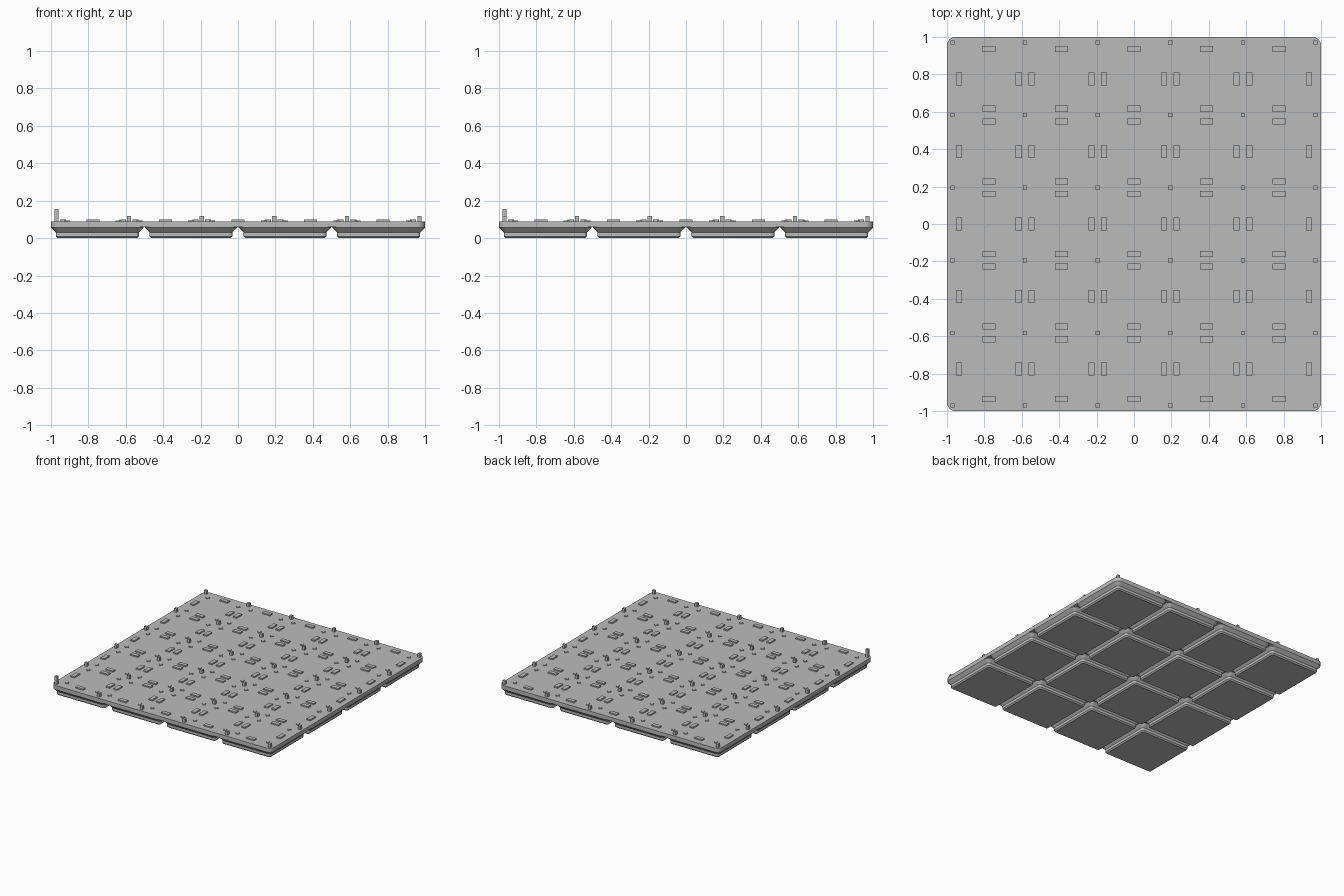
import bpy
import bmesh
import math

if "Cube" in bpy.data.objects:
    bpy.data.objects.remove(bpy.data.objects["Cube"])

grey = bpy.data.materials.new("plain grey")
grey.diffuse_color = (0.5, 0.5, 0.5, 1)
grey.use_nodes = True
grey.node_tree.nodes["Principled BSDF"].inputs["Base Color"].default_value = grey.diffuse_color

PITCH = 0.5015                                   # spacing of the feet
POSTS = [-0.97 + 0.388 * i for i in range(6)]    # post grid lines
TOP = 0.09                                       # upper face of the slab


def finish(name, bm):
    bmesh.ops.recalc_face_normals(bm, faces=bm.faces)
    mesh = bpy.data.meshes.new(name)
    bm.to_mesh(mesh)
    bm.free()
    mesh.materials.append(grey)
    obj = bpy.data.objects.new(name, mesh)
    bpy.context.collection.objects.link(obj)
    return obj


def smooth(obj):
    bpy.ops.object.select_all(action='DESELECT')
    obj.select_set(True)
    bpy.context.view_layer.objects.active = obj
    bpy.ops.object.shade_smooth_by_angle(angle=math.radians(30))


def rounded_loft(bm, cx, cy, rings, steps=6):
    """Stack rounded squares given as (half width, corner radius, z)."""
    loops = []
    for half, rad, z in rings:
        loop = []
        for q in range(4):
            mid = math.radians(45 + 90 * q)
            sx, sy = round(math.cos(mid) * 1.42), round(math.sin(mid) * 1.42)
            for s in range(steps + 1):
                a = math.radians(90 * q + 90 * s / steps)
                loop.append(bm.verts.new((cx + sx * (half - rad) + rad * math.cos(a),
                                          cy + sy * (half - rad) + rad * math.sin(a), z)))
        loops.append(loop)
    for low, high in zip(loops, loops[1:]):
        for i in range(len(low)):
            j = (i + 1) % len(low)
            bm.faces.new((low[i], low[j], high[j], high[i]))
    bm.faces.new(loops[0][::-1])
    bm.faces.new(loops[-1])


def box(bm, x, y, w, d, z0, z1):
    verts = bmesh.ops.create_cube(bm, size=1)["verts"]
    for v in verts:
        v.co = (x + v.co.x * w, y + v.co.y * d, z0 + (v.co.z + 0.5) * (z1 - z0))


def cross(bm, x, y, arm, w, z0, z1):
    """Plus-shaped prism."""
    a, b = arm, w / 2
    pts = []
    for q in range(4):
        c, s = round(math.cos(q * math.pi / 2)), round(math.sin(q * math.pi / 2))
        for px, py in ((a, -b), (a, b), (b, b)):
            pts.append((x + c * px - s * py, y + s * px + c * py))
    low = [bm.verts.new((px, py, z0)) for px, py in pts]
    high = [bm.verts.new((px, py, z1)) for px, py in pts]
    bm.faces.new(low[::-1])
    bm.faces.new(high)
    for i in range(12):
        j = (i + 1) % 12
        bm.faces.new((low[i], low[j], high[j], high[i]))


# Slab with rounded corners
bm = bmesh.new()
rounded_loft(bm, 0, 0, [(1.0, 0.045, 0.06), (1.0, 0.045, TOP)])
smooth(finish("slab", bm))

# Stepped feet, 4 x 4
bm = bmesh.new()
foot = [(0.2125, 0.0095, 0.0), (0.222, 0.019, 0.0095),
        (0.222, 0.019, 0.031), (0.2478, 0.045, 0.0567), (0.2478, 0.045, 0.062)]
for i in range(4):
    for j in range(4):
        rounded_loft(bm, (i - 1.5) * PITCH, (j - 1.5) * PITCH, foot)
smooth(finish("feet", bm))

# Posts at the grid points, the front left one taller
bm = bmesh.new()
for i, x in enumerate(POSTS):
    for j, y in enumerate(POSTS):
        box(bm, x, y, 0.022, 0.022, TOP - 0.005, 0.155 if i == j == 0 else 0.119)
finish("posts", bm)

# Pads inside every cell edge, and crosses in every cell corner
pads, crosses = bmesh.new(), bmesh.new()
for i in range(5):
    for j in range(5):
        x, y = POSTS[i] + 0.194, POSTS[j] + 0.194
        for s in (-1, 1):
            box(pads, x, y + s * 0.16, 0.07, 0.033, TOP - 0.005, 0.1)
            box(pads, x + s * 0.16, y, 0.033, 0.07, TOP - 0.005, 0.1)
            for t in (-1, 1):
                cross(crosses, x + s * 0.138, y + t * 0.138, 0.016, 0.009, TOP - 0.005, TOP + 0.004)
finish("pads", pads)
finish("crosses", crosses)
